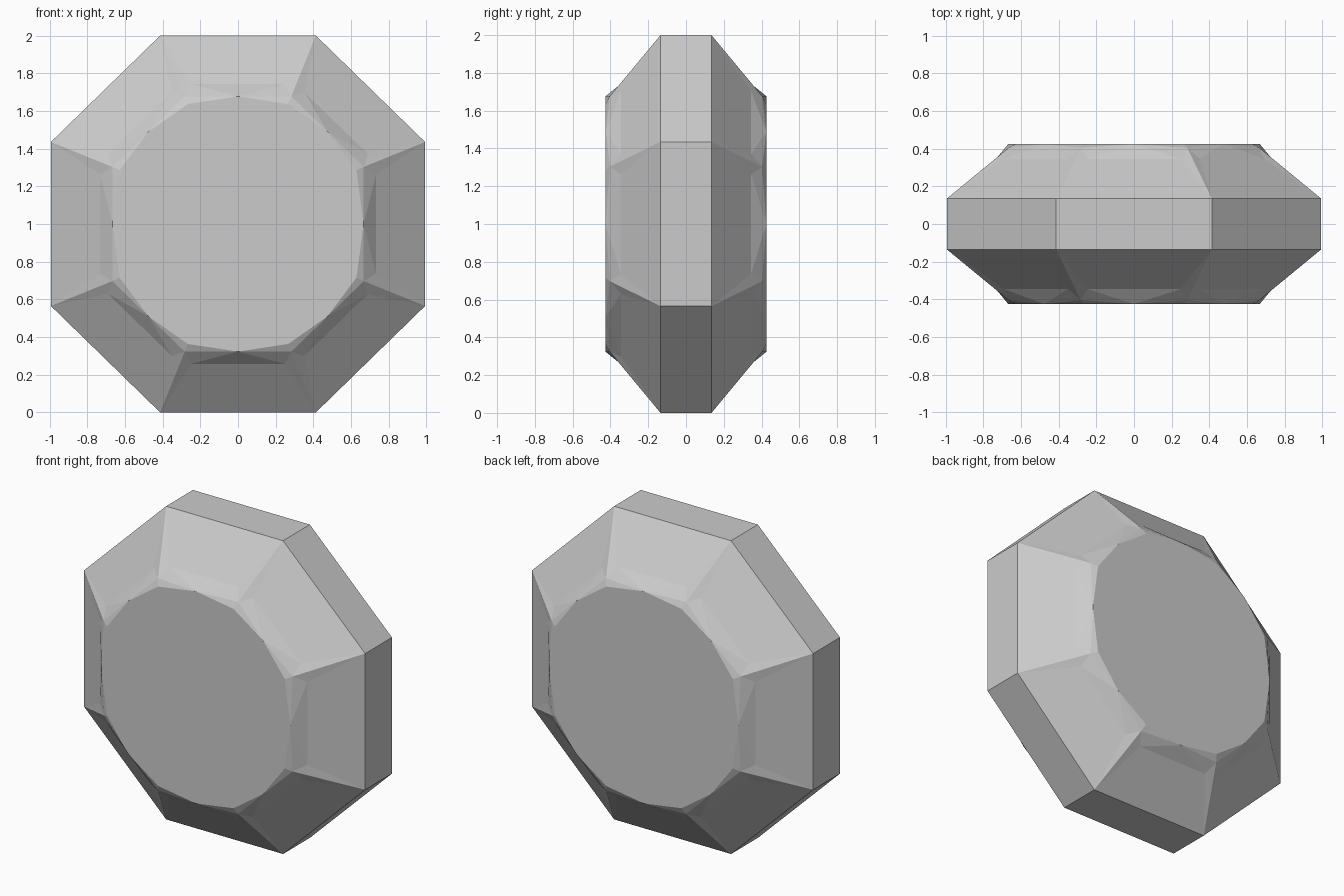
import bpy, bmesh
from mathutils import Vector

if "Cube" in bpy.data.objects:
    bpy.data.objects.remove(bpy.data.objects["Cube"])


def ring(a, b, y):
    """Octagon, symmetric on both axes, from its two corner points."""
    (ax, az), (bx, bz) = a, b
    pts = [(ax, az), (bx, bz), (bx, -bz), (ax, -az),
           (-ax, -az), (-bx, -bz), (-bx, bz), (-ax, az)]
    return [Vector((x, y, z + 1.0)) for x, z in pts]


RIM_Y, CORNER_Y, FACE_Y = -0.135, -0.403, -0.425
outer = ring((0.413, 1.0), (0.993, 0.435), RIM_Y)
inner = ring((0.283, 0.677), (0.667, 0.303), CORNER_Y)

bm = bmesh.new()
centre_rim = [bm.verts.new((p.x, 0, p.z)) for p in outer]
rim = [bm.verts.new(p) for p in outer]
corner = [bm.verts.new(p) for p in inner]

# round face: midpoints of the octagon sides plus points cut inside its corners
mids, cuts = [], []
for i in range(8):
    m = (inner[i] + inner[(i + 1) % 8]) / 2
    mids.append(bm.verts.new((m.x, FACE_Y, m.z)))
    d = Vector((inner[i].x, 0, inner[i].z - 1)).normalized() * 0.69
    cuts.append(bm.verts.new((d.x, FACE_Y, d.z + 1)))

disc = []
for i in range(8):
    j = (i + 1) % 8
    # flat outer band
    bm.faces.new((centre_rim[i], centre_rim[j], rim[j], rim[i]))
    # sloping panel with an inset upper edge
    p = outer[i].lerp(inner[i], 0.8)
    q = outer[j].lerp(inner[j], 0.8)
    mid = (p + q) / 2
    e, f = [bm.verts.new(mid.lerp(v, 0.8) + Vector((0, 0.004, 0))) for v in (p, q)]
    bm.faces.new((rim[i], rim[j], f, e))
    bm.faces.new((rim[j], corner[j], f))
    bm.faces.new((rim[i], e, corner[i]))
    # narrow lip rising to the round face
    bm.faces.new((e, f, mids[i]))
    bm.faces.new((e, mids[i], corner[i]))
    bm.faces.new((f, corner[j], mids[i]))
    # corner chamfers
    bm.faces.new((mids[i], corner[j], cuts[j]))
    bm.faces.new((corner[j], mids[j], cuts[j]))
    disc += [cuts[i], mids[i]]
bm.faces.new(disc)

# mirror the front half to the back
geom = bm.verts[:] + bm.edges[:] + bm.faces[:]
bmesh.ops.mirror(bm, geom=geom, axis='Y', merge_dist=0.0005)
bmesh.ops.remove_doubles(bm, verts=bm.verts[:], dist=0.0005)
bmesh.ops.recalc_face_normals(bm, faces=bm.faces[:])

mesh = bpy.data.meshes.new("octagonal_tablet")
bm.to_mesh(mesh)
bm.free()
bpy.context.collection.objects.link(bpy.data.objects.new("octagonal_tablet", mesh))
